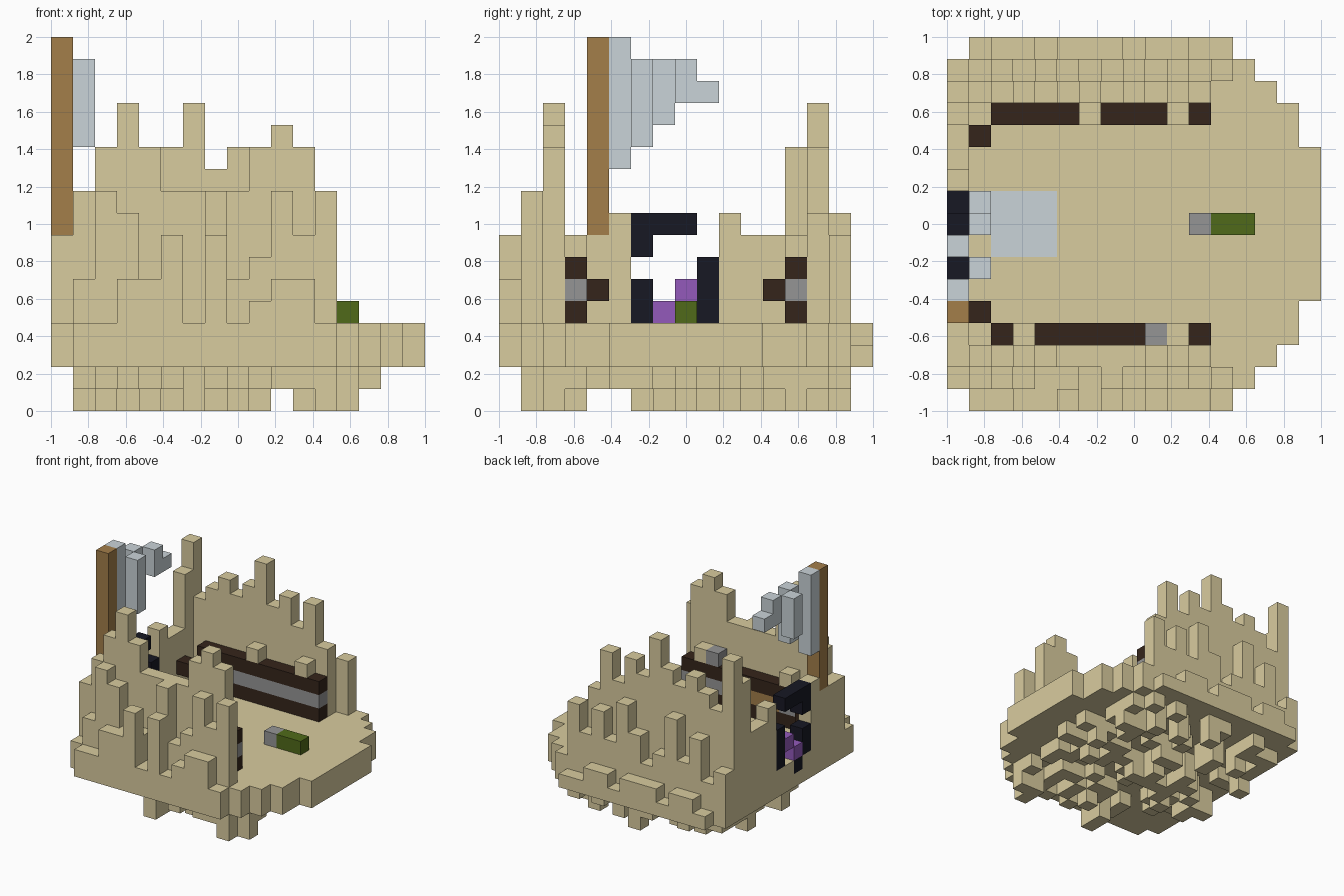
import bpy, bmesh, random
from mathutils import Vector

random.seed(7)
N = 17                # grid cells along each side
V = 2 / N             # cell size

cube = bpy.data.objects.get("Cube")
if cube:
    bpy.data.objects.remove(cube)


def material(name, rgb):
    lin = [((c / 255 + 0.055) / 1.055) ** 2.4 for c in rgb] + [1]
    m = bpy.data.materials.new(name)
    m.use_nodes = True
    m.diffuse_color = lin
    m.node_tree.nodes["Principled BSDF"].inputs["Base Color"].default_value = lin
    return m


SAND = material("sand", (217, 204, 159))
WOOD = material("wood", (163, 126, 74))
BROWN = material("dark brown", (53, 37, 27))
GREY = material("grey", (149, 149, 149))
PALE = material("pale grey", (202, 212, 216))
NAVY = material("dark navy", (23, 24, 36))
PURPLE = material("purple", (147, 90, 187))
GREEN = material("green", (80, 106, 25))

cells = {}            # (i, j, k) -> part name
parts = {}            # part name -> material


def part(name, mat):
    parts[name] = mat
    return name


def fill(name, xs, ys, zs):
    for i in xs:
        for j in ys:
            for k in zs:
                cells[i, j, k] = name


def one(n):
    return range(n, n + 1)


# Rounded floor slab, two cells thick, with a notched rear lip
floor = part("floor", SAND)
right_end = [12, 13, 14, 15, 15] + [16] * 7 + [15, 15, 14, 13, 12]
for j, end in enumerate(right_end):
    fill(floor, range(1 if j in (0, 16) else 0, end + 1), one(j), range(2, 4))
for i in (1, 4, 8, 11, 12):
    del cells[i, 16, 3]

# Ragged lumps hanging under the floor, fewer at the front corner
lumps = part("underside_lumps", SAND)
for j in range(1, 16):
    for i in range(max(1, 7 - j), min(right_end[j], 15)):
        crowded = (i - 1, j, 1) in cells or (i, j - 1, 1) in cells
        if random.random() < (0.36 if crowded else 0.7):
            fill(lumps, one(i), one(j), one(1))
            if i < 14 and random.random() < 0.36:
                fill(lumps, one(i), one(j), one(0))

# Stepped ruined walls: column top per cell, for each row
walls = {
    "front_wall_outer": (0, [4, 4, 4, 6, 6, 8, 4, 8, 4, 5, 6, 6, 4]),
    "front_wall_middle": (1, [4, 6, 10, 9, 6, 6, 4, 10, 6, 7, 10, 8, 10]),
    "front_wall_inner": (2, [8, 10, 12, 14, 12, 10, 10, 10, 10, 12, 13, 12, 4]),
    "back_wall_inner": (14, [14, 10, 11, 12, 11, 12, 14, 11, 12, 10, 12, 9, 4]),
    "back_wall_outer": (15, [6, 5, 8, 6, 9, 6, 5, 7, 9, 6, 8, 6, 8]),
}
for name, (j, tops) in walls.items():
    part(name, SAND)
    for i, top in enumerate(tops):
        fill(name, one(i), one(j), range(4, top))

# Side wall, open in the middle for the gate
side = part("side_wall", SAND)
for j, top in {3: 8, 4: 8, 5: 9, 10: 9, 11: 8, 12: 8, 13: 12}.items():
    fill(side, one(0), one(j), range(4, top))

# Striped shelves along both long walls, with sand blocks on top
for name, j, corner, bumps in (("front_shelf", 3, 4, (3, 10)),
                               ("back_shelf", 13, 12, (6, 10))):
    boards = part(name + "_boards", BROWN)
    stripe = part(name + "_stripe", GREY)
    blocks = part(name + "_blocks", SAND)
    fill(boards, range(2, 12), one(j), range(4, 7))
    fill(stripe, range(2, 12), one(j), one(5))
    fill(boards, one(1), one(corner), one(5))
    fill(blocks, bumps, one(j), one(7))

# Wooden drawers and a grey block on the front shelf
fill(part("front_shelf_drawers", WOOD), range(4, 7), one(3), one(5))
fill(part("front_shelf_grey_block", GREY), one(9), one(3), one(7))

# Broken gate frame with remnants of its curtain
frame = part("gate_frame", NAVY)
fill(frame, one(0), one(6), (4, 5, 7, 8))
fill(frame, one(0), one(9), range(4, 7))
fill(frame, one(0), (7, 8), one(8))
fill(frame, one(0), one(7), one(3))
curtain = part("gate_curtain", PURPLE)
fill(curtain, one(0), one(7), one(4))
fill(curtain, one(0), one(8), one(5))

# Flagpole and rippling flag
fill(part("flagpole", WOOD), one(0), one(4), range(8, 17))
flag = part("flag", PALE)
for i, j, low, high in ((0, 5, 11, 17), (1, 6, 12, 16), (0, 7, 13, 16),
                        (1, 8, 14, 16), (1, 9, 14, 15)):
    fill(flag, one(i), one(j), range(low, high))

# Floor panel and the small item lying on the floor
fill(part("floor_panel", PALE), range(2, 5), range(7, 10), one(3))
fill(part("item_head", GREY), one(11), one(8), one(4))
fill(part("item_body", GREEN), (12, 13), one(8), one(4))

# Turn each part into a mesh of its exposed faces
for name, mat in parts.items():
    bm = bmesh.new()
    for cell in [c for c, n in cells.items() if n == name]:
        for axis in range(3):
            for sign in (0, 1):
                nxt = list(cell)
                nxt[axis] += 2 * sign - 1
                if tuple(nxt) in cells:
                    continue
                u, w = (axis + 1) % 3, (axis + 2) % 3
                loop = []
                for du, dw in ((0, 0), (1, 0), (1, 1), (0, 1)):
                    p = Vector(cell)
                    p[axis] += sign
                    p[u] += du
                    p[w] += dw
                    loop.append(bm.verts.new(p * V - Vector((1, 1, 0))))
                bm.faces.new(loop if sign else loop[::-1])
    bmesh.ops.remove_doubles(bm, verts=bm.verts, dist=V / 100)
    mesh = bpy.data.meshes.new(name)
    bm.to_mesh(mesh)
    bm.free()
    mesh.materials.append(mat)
    bpy.context.collection.objects.link(bpy.data.objects.new(name, mesh))
